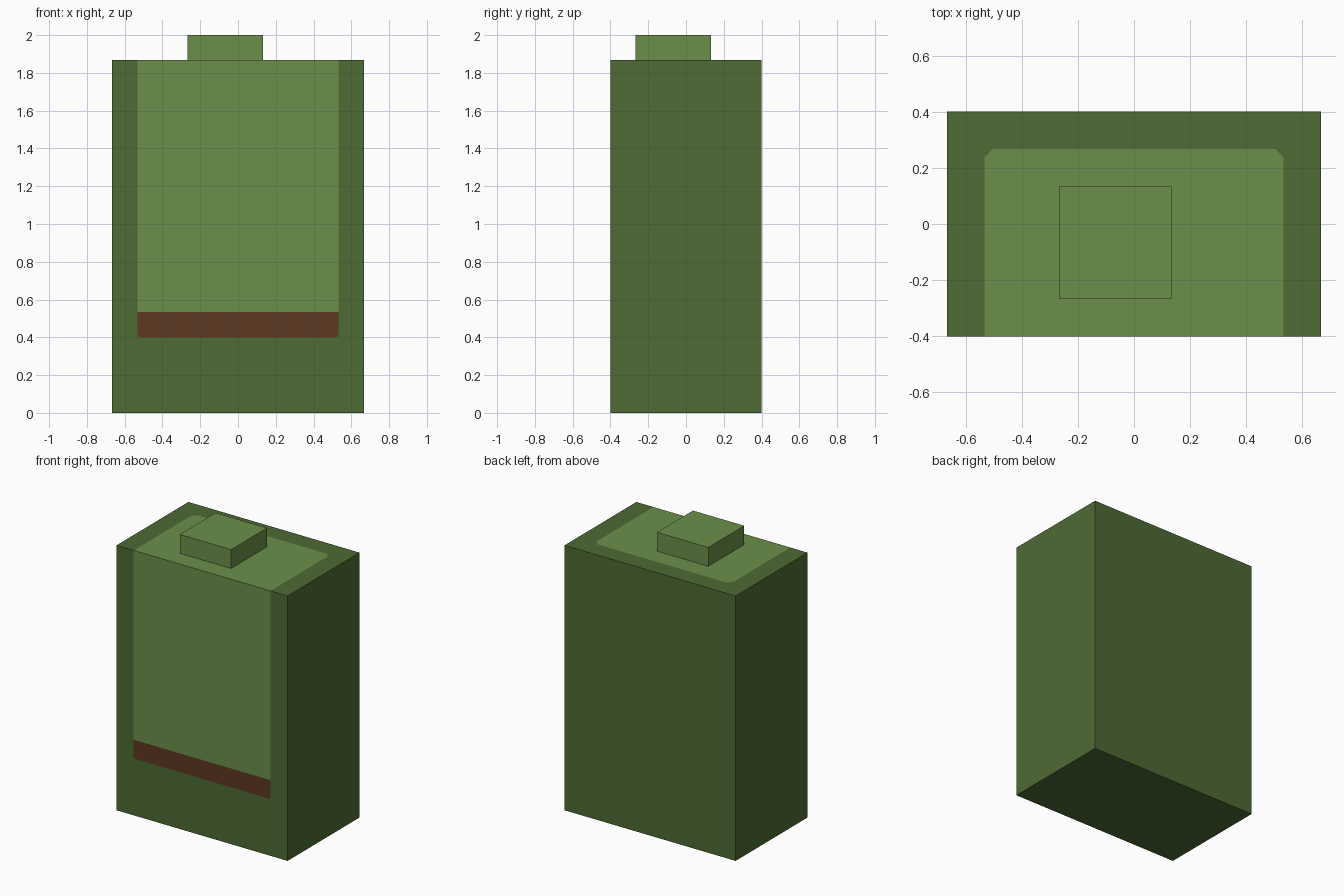
import bpy, bmesh
from mathutils import Vector

default = bpy.data.objects.get("Cube")
if default:
    bpy.data.objects.remove(default, do_unlink=True)


def make_material(name, rgb):
    linear = [((c / 255 + 0.055) / 1.055) ** 2.4 for c in rgb]
    mat = bpy.data.materials.new(name)
    mat.use_nodes = True
    mat.diffuse_color = (*linear, 1)
    mat.node_tree.nodes["Principled BSDF"].inputs["Base Color"].default_value = (*linear, 1)
    return mat


dark = make_material("dark green", (77, 107, 52))
light = make_material("light green", (107, 143, 74))
brown = make_material("brown", (93, 56, 35))


def box_mesh(low, high):
    low, high = Vector(low), Vector(high)
    bm = bmesh.new()
    bmesh.ops.create_cube(bm, size=1)
    bmesh.ops.scale(bm, vec=high - low, verts=bm.verts)
    bmesh.ops.translate(bm, vec=(low + high) / 2, verts=bm.verts)
    return bm


def finish(bm, name, materials):
    mesh = bpy.data.meshes.new(name)
    bm.to_mesh(mesh)
    bm.free()
    for mat in materials:
        mesh.materials.append(mat)
    obj = bpy.data.objects.new(name, mesh)
    bpy.context.collection.objects.link(obj)
    return obj


def is_front(f):
    return f.normal.y < -0.9


def is_top(f):
    return f.normal.z > 0.9


def cut(bm, rule, point, normal):
    """Split only the faces that satisfy the rule."""
    bm.normal_update()
    faces = [f for f in bm.faces if rule(f)]
    edges = {e for f in faces for e in f.edges}
    verts = {v for f in faces for v in f.verts}
    bmesh.ops.bisect_plane(bm, geom=[*faces, *edges, *verts], dist=1e-5,
                           plane_co=point, plane_no=normal)


# Body with panels cut into its front and top
TOP = 1.867
PANEL_X, PANEL_BACK = 0.533, 0.267
BAND_LOW, BAND_HIGH = 0.4, 0.533
TOP_CHAMFER, BAND_CHAMFER = 0.03, 0.012


def in_top_panel(f):
    c = f.calc_center_median()
    return is_top(f) and abs(c.x) < PANEL_X and c.y < PANEL_BACK


def in_band(f):
    c = f.calc_center_median()
    return is_front(f) and abs(c.x) < PANEL_X and BAND_LOW < c.z < BAND_HIGH


body = box_mesh((-0.667, -0.4, 0), (0.667, 0.4, TOP))
for side in (-1, 1):
    cut(body, lambda f: is_front(f) or is_top(f), (side * PANEL_X, 0, 0), (1, 0, 0))
for z in (BAND_LOW, BAND_HIGH):
    cut(body, is_front, (0, 0, z), (0, 0, 1))
cut(body, is_top, (0, PANEL_BACK, 0), (0, 1, 0))

# Clipped panel corners
for side in (-1, 1):
    cut(body, in_top_panel, (side * PANEL_X, PANEL_BACK - TOP_CHAMFER, TOP), (side, 1, 0))
    cut(body, in_band, (side * PANEL_X, -0.4, BAND_LOW + BAND_CHAMFER), (side, 0, -1))

# Panel colours
body.normal_update()
for f in body.faces:
    c = f.calc_center_median()
    if in_top_panel(f) and abs(c.x) + c.y < PANEL_X + PANEL_BACK - TOP_CHAMFER:
        f.material_index = 1
    elif is_front(f) and abs(c.x) < PANEL_X and c.z > BAND_HIGH:
        f.material_index = 1
    elif in_band(f) and abs(c.x) - c.z < PANEL_X - BAND_LOW - BAND_CHAMFER:
        f.material_index = 2
finish(body, "body", (dark, light, brown))

# Off-centre block on top
finish(box_mesh((-0.267, -0.267, TOP), (0.133, 0.133, 2)), "top_block", (light,))
